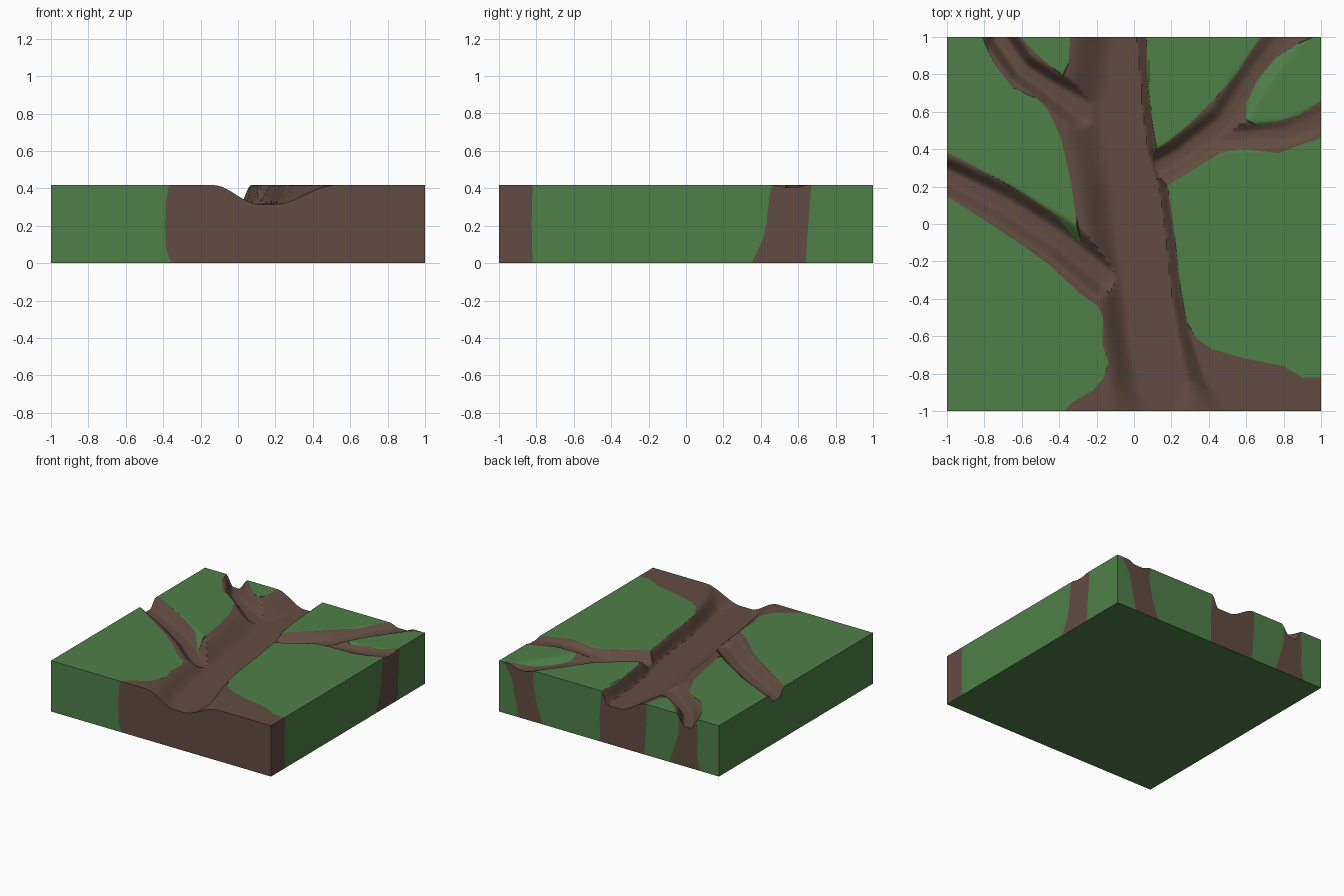
import bpy, bmesh, math
from mathutils import Vector
from mathutils.geometry import delaunay_2d_cdt

TOP = 0.417


def material(name, rgb):
    m = bpy.data.materials.new(name)
    m.diffuse_color = (*rgb, 1)
    return m


green = material("grass green", (0.078, 0.215, 0.064))
brown = material("earth brown", (0.120, 0.073, 0.053))


def smooth(t):
    t = max(0.0, min(1.0, t))
    return t * t * (3 - 2 * t)


def lerp_table(table, y):
    for a, b in zip(table, table[1:]):
        if y <= b[0]:
            t = (y - a[0]) / (b[0] - a[0])
            return [p + (q - p) * t for p, q in zip(a, b)][1:]
    return table[-1][1:]


# Main river bed: y, left edge, right edge, left bank width, right bank width
MAIN = [(-1, -0.13, 0.52, 0.24, 0.32), (-0.85, -0.14, 0.40, 0.17, 0.12),
        (-0.6, -0.17, 0.31, 0.15, 0.08), (-0.4, -0.20, 0.26, 0.16, 0.06),
        (0, -0.28, 0.21, 0.18, 0.05), (0.2, -0.31, 0.18, 0.2, 0.05),
        (0.4, -0.36, 0.12, 0.22, 0.05), (0.65, -0.42, 0.09, 0.26, 0.05),
        (0.8, -0.38, 0.08, 0.26, 0.05), (1, -0.34, 0.07, 0.24, 0.06)]

# Side streams: points (x, y, half width, depth)
STREAMS = [
    [(-0.15, -0.28, 0.13, 0.09), (-0.4, -0.08, 0.12, 0.075),
     (-0.7, 0.11, 0.115, 0.07), (-1, 0.26, 0.10, 0.07)],
    [(-0.25, 0.6, 0.15, 0.085), (-0.45, 0.73, 0.10, 0.08),
     (-0.6, 0.83, 0.09, 0.08), (-0.72, 1.0, 0.09, 0.09)],
    [(0.05, 0.26, 0.10, 0.085), (0.25, 0.37, 0.10, 0.065), (0.48, 0.54, 0.11, 0.05),
     (0.62, 0.76, 0.10, 0.035), (0.8, 1.0, 0.10, 0.025)],
    [(0.38, 0.46, 0.09, 0.05), (0.6, 0.47, 0.08, 0.035),
     (0.8, 0.48, 0.08, 0.02), (1, 0.56, 0.09, 0.012)],
]


def height(x, y):
    l, r, wl, wr = lerp_table(MAIN, y)
    depth = 0.102 * smooth((x - l) / wl) * smooth((r - x) / wr)
    for s in STREAMS:
        for a, b in zip(s, s[1:]):
            dx, dy = b[0] - a[0], b[1] - a[1]
            t = ((x - a[0]) * dx + (y - a[1]) * dy) / (dx * dx + dy * dy)
            t = max(0, min(1, t))
            d = math.hypot(x - a[0] - dx * t, y - a[1] - dy * t)
            w = a[2] + (b[2] - a[2]) * t
            if d < w:
                depth = max(depth, (a[3] + (b[3] - a[3]) * t) * smooth((w - d) / (w * 0.75)))
    return TOP - depth


# Brown earth outline seen from above
EARTH = [(-0.37, -1), (-0.34, -0.96), (-0.22, -0.89), (-0.16, -0.82), (-0.135, -0.74),
         (-0.17, -0.64), (-0.165, -0.5), (-0.19, -0.44), (-0.28, -0.38), (-0.45, -0.22),
         (-0.6, -0.11), (-0.8, 0.02), (-1, 0.15), (-1, 0.38), (-0.93, 0.35),
         (-0.8, 0.28), (-0.6, 0.17), (-0.42, 0.05), (-0.33, -0.06), (-0.28, -0.11),
         (-0.31, 0.04), (-0.34, 0.24), (-0.39, 0.46), (-0.46, 0.61), (-0.52, 0.67),
         (-0.65, 0.73), (-0.75, 0.86), (-0.81, 1), (-0.61, 1), (-0.5, 0.89),
         (-0.38, 0.79), (-0.35, 0.86), (-0.34, 1), (0.07, 1), (0.07, 0.8),
         (0.09, 0.6), (0.12, 0.4), (0.19, 0.45), (0.3, 0.54), (0.43, 0.67),
         (0.55, 0.8), (0.62, 0.92), (0.68, 1), (0.96, 1), (0.87, 0.96),
         (0.76, 0.89), (0.66, 0.77), (0.6, 0.64), (0.6, 0.56), (0.65, 0.53),
         (0.76, 0.55), (0.88, 0.58), (1, 0.66), (1, 0.46), (0.88, 0.42),
         (0.77, 0.38), (0.58, 0.4), (0.46, 0.38), (0.3, 0.28), (0.18, 0.21),
         (0.21, 0), (0.25, -0.35), (0.28, -0.52), (0.33, -0.61), (0.42, -0.67),
         (0.6, -0.72), (0.8, -0.76), (0.9, -0.82), (1, -0.82), (1, -1)]

# Brown strips on the walls: (position along wall, fraction of wall height)
FRONT = [[(-0.36, 0), (-0.385, 0.2), (-0.39, 0.5), (-0.385, 0.8), (-0.37, 1), (1, 1), (1, 0)]]
RIGHT = [[(-1, 0), (-0.82, 0), (-0.825, 0.5), (-0.82, 1), (-1, 1)],
         [(0.35, 0), (0.41, 0.3), (0.43, 0.5), (0.445, 0.85), (0.46, 1),
          (0.67, 1), (0.65, 0.4), (0.64, 0)]]
BACK = [[(0.60, 0), (0.66, 0.4), (0.69, 0.8), (0.68, 1), (0.95, 1), (0.88, 0.7), (0.82, 0)],
        [(-0.32, 0), (-0.34, 0.6), (-0.34, 1), (0.07, 1), (0.085, 0.5), (0.08, 0)],
        [(-0.83, 0), (-0.80, 0.3), (-0.81, 0.6), (-0.80, 1), (-0.63, 1), (-0.63, 0.6), (-0.55, 0)]]


def inside(p, poly):
    x, y = p
    hit = False
    for (x1, y1), (x2, y2) in zip(poly, poly[1:] + poly[:1]):
        if (y1 > y) != (y2 > y) and x < (x2 - x1) * (y - y1) / (y2 - y1) + x1:
            hit = not hit
    return hit


bm = bmesh.new()


def panel(nu, nv, v0, polys, place, soft=False):
    """Triangulated sheet cut along the colour outlines, then placed in space."""
    pts = [Vector((-1 + 2 * i / nu, v0 + (1 - v0) * j / nv))
           for i in range(nu + 1) for j in range(nv + 1)]
    edges = []
    for poly in polys:
        n = len(pts)
        pts += [Vector(p) for p in poly]
        edges += [(n + k, n + (k + 1) % len(poly)) for k in range(len(poly))]
    vs, _, fs, *_ = delaunay_2d_cdt(pts, edges, [], 0, 1e-5)
    bv = [bm.verts.new(place(*v)) for v in vs]
    for f in fs:
        c = sum((vs[k] for k in f), Vector((0, 0))) / len(f)
        face = bm.faces.new([bv[k] for k in f])
        face.material_index = int(any(inside(c, p) for p in polys))
        face.smooth = soft


N = 150
# carved ground surface
panel(N, N, -1, [EARTH], lambda x, y: (x, y, height(x, y)), True)
# four walls and the base
panel(N, 4, 0, FRONT, lambda u, v: (u, -1, v * height(u, -1)))
panel(N, 4, 0, RIGHT, lambda u, v: (1, u, v * height(1, u)))
panel(N, 4, 0, BACK, lambda u, v: (u, 1, v * height(u, 1)))
panel(N, 4, 0, [], lambda u, v: (-1, u, v * height(-1, u)))
panel(N, 1, -1, [], lambda x, y: (x, y, 0))

bmesh.ops.remove_doubles(bm, verts=bm.verts, dist=0.0005)
bmesh.ops.recalc_face_normals(bm, faces=bm.faces)
me = bpy.data.meshes.new("river_bed_tile")
bm.to_mesh(me)
bm.free()
me.materials.append(green)
me.materials.append(brown)
tile = bpy.data.objects.new("river_bed_tile", me)
bpy.context.collection.objects.link(tile)
bpy.context.view_layer.objects.active = tile
tile.select_set(True)
bpy.ops.object.shade_smooth_by_angle(angle=math.radians(40))
